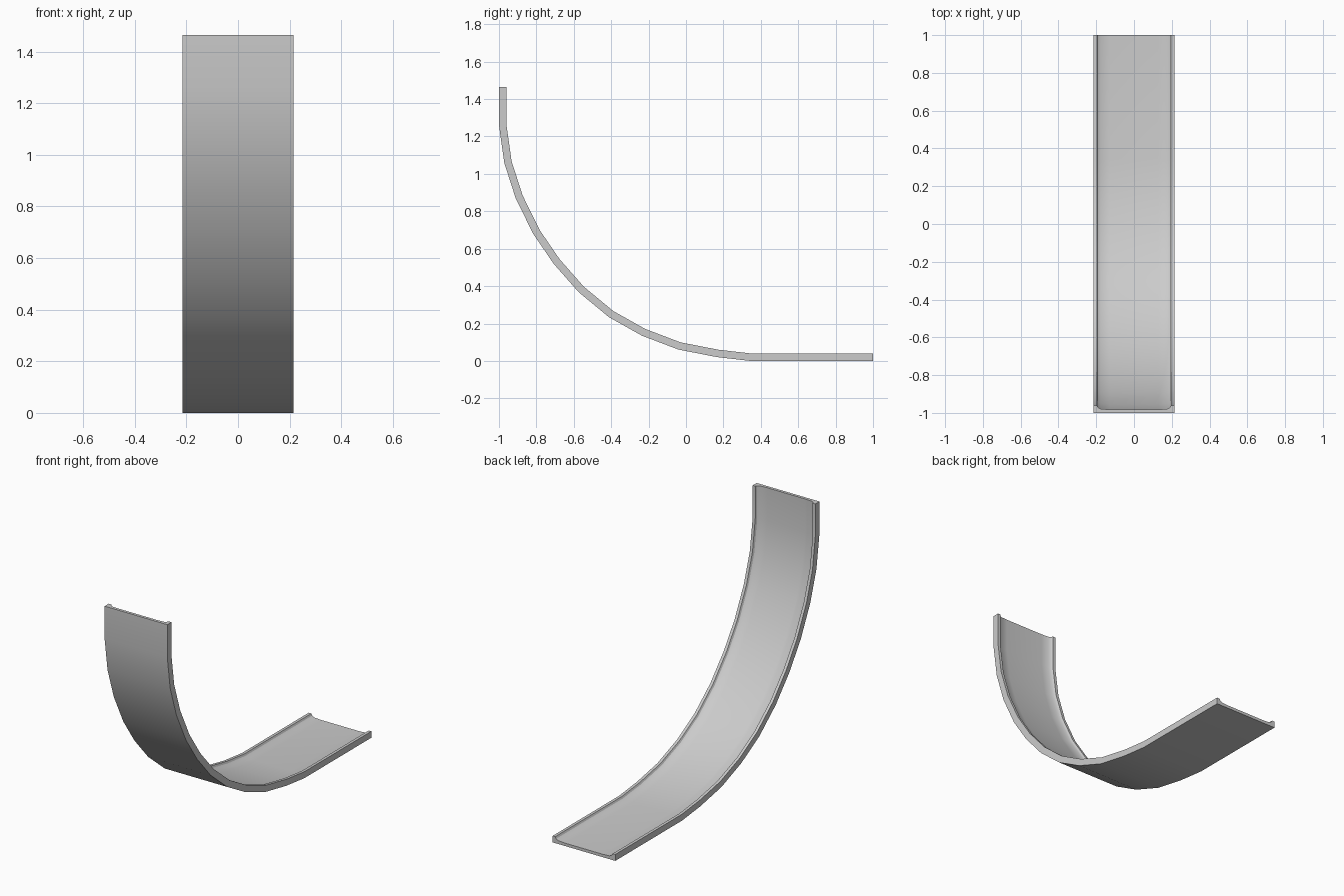
import bpy, bmesh, math
from mathutils import Vector

if "Cube" in bpy.data.objects:
    bpy.data.objects.remove(bpy.data.objects["Cube"])

# Centreline of the curved track in the (y, z) plane
path = [(1.0, .02), (.345, .02), (.17, .04), (-.035, .08), (-.227, .153),
        (-.40, .25), (-.56, .382), (-.692, .532), (-.80, .69),
        (-.892, .877), (-.952, 1.063), (-.98, 1.262), (-.98, 1.465)]
path = [Vector(p) for p in path]

# Half cross-section (x, height from the underside): rim, fillet, thin floor
half = [(.215, 0), (.215, .04), (.197, .04), (.191, .029), (.177, .021), (.13, .018)]
section = half + [(-x, h) for x, h in reversed(half)]


def mitre(i):
    """Inward normal at a path point, lengthened to keep thickness constant."""
    def normal(a, b):
        d = (b - a).normalized()
        return Vector((d.y, -d.x))
    n0 = normal(path[max(i - 1, 0)], path[max(i, 1)])
    last = len(path) - 1
    n1 = normal(path[min(i, last - 1)], path[min(i + 1, last)])
    m = (n0 + n1).normalized()
    return m / m.dot(n0)


# Sweep the cross-section along the path
bm = bmesh.new()
rings = []
for i, p in enumerate(path):
    m = mitre(i)
    ring = []
    for x, h in section:
        q = p + m * (h - .02)
        ring.append(bm.verts.new((x, q.x, q.y)))
    rings.append(ring)
n = len(section)
for a, b in zip(rings, rings[1:]):
    for k in range(n):
        j = (k + 1) % n
        bm.faces.new((a[k], a[j], b[j], b[k]))

# Close both ends
bm.faces.new(rings[0])
bm.faces.new(rings[-1][::-1])
bmesh.ops.recalc_face_normals(bm, faces=bm.faces)

mesh = bpy.data.meshes.new("curved_track")
bm.to_mesh(mesh)
bm.free()
track = bpy.data.objects.new("curved_track", mesh)
bpy.context.collection.objects.link(track)
bpy.context.view_layer.objects.active = track
track.select_set(True)
bpy.ops.object.shade_smooth_by_angle(angle=math.radians(30))
